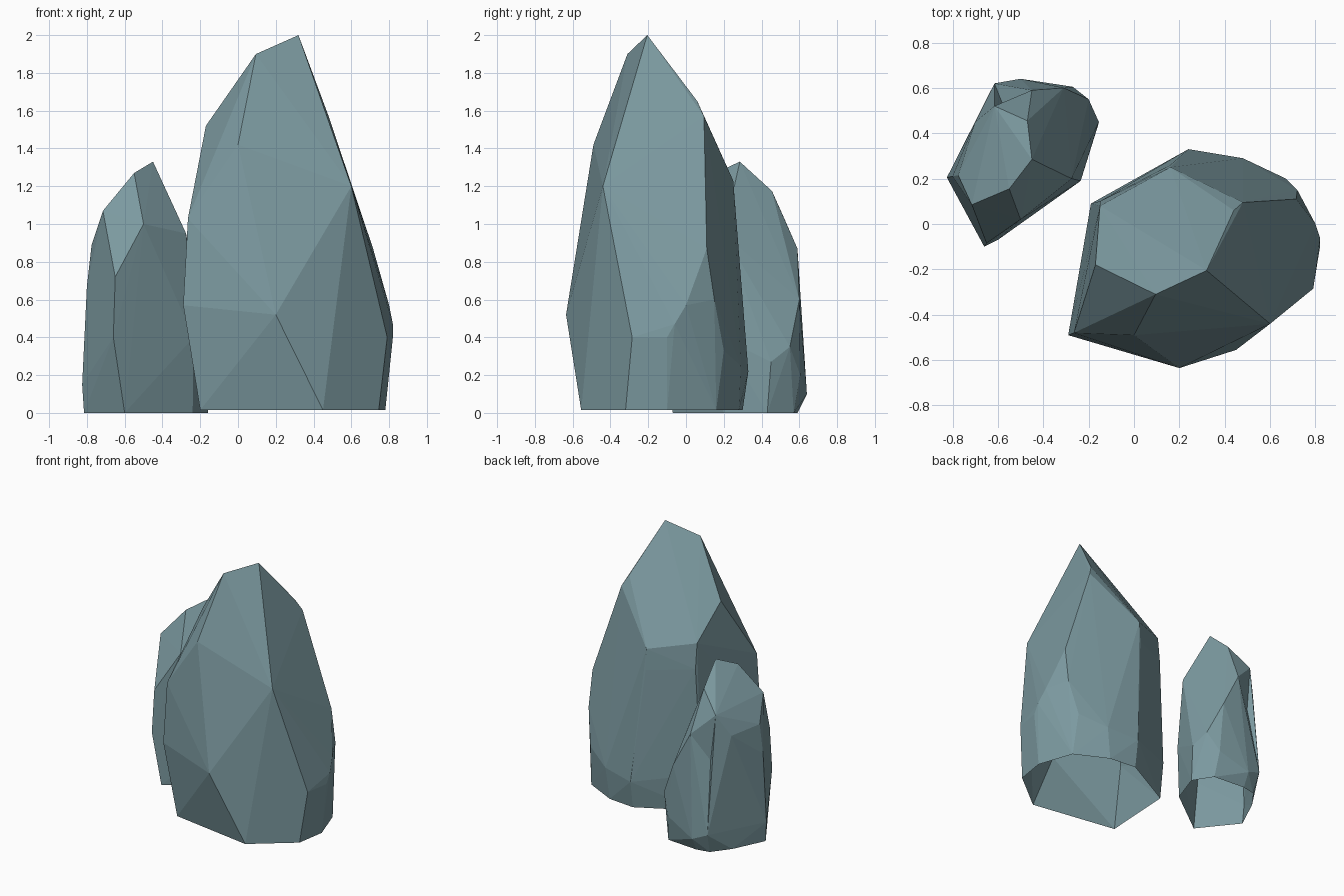
import bpy, bmesh
from mathutils import Vector

mat = bpy.data.materials.new("slate")
mat.diffuse_color = (0.2, 0.32, 0.35, 1)


def rock(name, base_z, rim, corners, dents=()):
    """Faceted boulder: hull of its corners, optional dents, open underneath."""
    bm = bmesh.new()
    for x, y in rim:
        bm.verts.new((x, y, base_z))
    for p in corners:
        bm.verts.new(p)
    bmesh.ops.convex_hull(bm, input=bm.verts[:])
    bmesh.ops.delete(bm, geom=[v for v in bm.verts if not v.link_faces], context='VERTS')
    # open underside
    under = [f for f in bm.faces if all(abs(v.co.z - base_z) < 1e-4 for v in f.verts)]
    bmesh.ops.delete(bm, geom=under, context='FACES')
    # push in a hollow at each dent point
    for d in dents:
        d = Vector(d)
        face = min(bm.faces, key=lambda f: (f.calc_center_median() - d).length)
        poked = bmesh.ops.poke(bm, faces=[face])
        poked["verts"][0].co = d
    bmesh.ops.recalc_face_normals(bm, faces=bm.faces[:])
    mesh = bpy.data.meshes.new(name)
    bm.to_mesh(mesh)
    bm.free()
    mesh.materials.append(mat)
    obj = bpy.data.objects.new(name, mesh)
    bpy.context.collection.objects.link(obj)
    return obj


# tall main rock
rock("large_rock", 0.015,
     [(-0.2, -0.45), (0.45, -0.555), (0.745, -0.32), (0.78, -0.1),
      (0.69, 0.16), (0.45, 0.28), (0.24, 0.3), (-0.17, 0.08)],
     [(0.32, -0.205, 2.0), (0.095, -0.31, 1.9), (-0.17, -0.18, 1.52),
      (0, -0.49, 1.42), (0.44, 0.06, 1.65), (0.48, 0.095, 1.57),
      (0.16, 0.25, 1.23), (-0.15, 0.08, 1.29), (0.6, -0.44, 1.2),
      (-0.265, -0.48, 1.03), (-0.15, 0.1, 1.1), (0.16, 0.26, 1.07),
      (0.715, 0.11, 0.87), (-0.29, -0.49, 0.57), (0.2, -0.635, 0.52),
      (0.8, 0, 0.57), (0.82, -0.06, 0.47), (0.82, -0.1, 0.4),
      (0.79, -0.285, 0.4), (0.72, 0.15, 0.6), (0.67, 0.2, 0.33),
      (0.48, 0.29, 0.25), (0.24, 0.33, 0.22), (-0.19, 0.09, 0.3)])

# short side rock with a hollow back
rock("small_rock", 0.0,
     [(-0.815, 0.2), (-0.6, -0.07), (-0.24, 0.2), (-0.16, 0.43),
      (-0.25, 0.57), (-0.5, 0.59), (-0.6, 0.57), (-0.7, 0.44)],
     [(-0.45, 0.285, 1.33), (-0.55, 0.155, 1.27), (-0.47, 0.455, 1.175),
      (-0.715, 0.085, 1.07), (-0.615, 0.52, 1.03), (-0.5, 0.02, 1.0),
      (-0.275, 0.2, 0.95), (-0.775, 0.215, 0.89), (-0.45, 0.59, 0.87),
      (-0.7, 0.45, 0.87), (-0.65, -0.085, 0.72), (-0.8, 0.21, 0.67),
      (-0.31, 0.6, 0.6), (-0.66, -0.1, 0.4), (-0.235, 0.19, 0.4),
      (-0.2, 0.55, 0.35), (-0.155, 0.45, 0.27), (-0.825, 0.205, 0.15),
      (-0.615, 0.62, 0.15), (-0.5, 0.64, 0.1), (-0.27, 0.605, 0.2)],
     dents=[(-0.58, 0.53, 0.68)])
